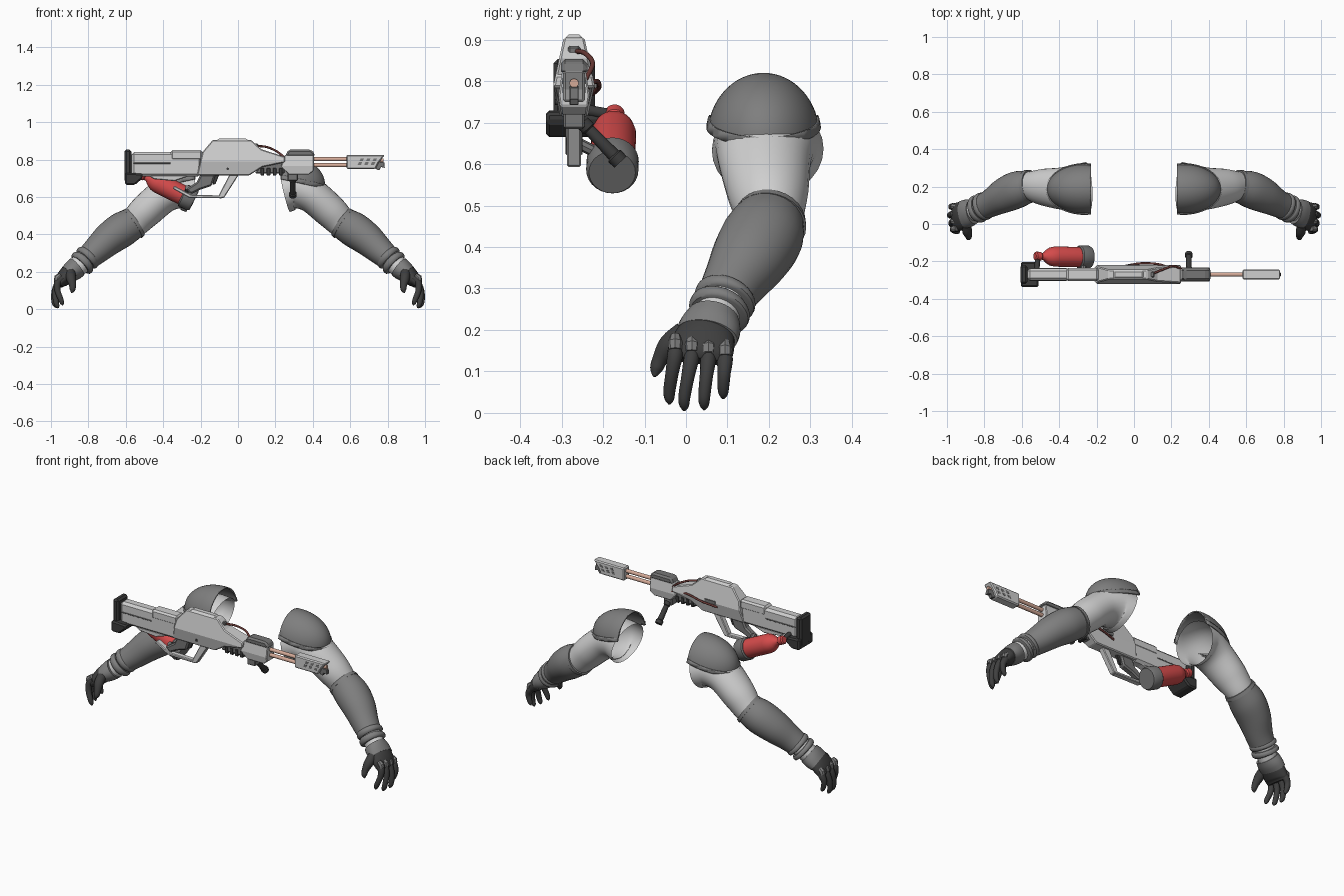
import bpy, bmesh, math
from mathutils import Vector, Matrix

if "Cube" in bpy.data.objects:
    bpy.data.objects.remove(bpy.data.objects["Cube"])


def material(name, r, g=None, b=None):
    m = bpy.data.materials.new(name)
    m.use_nodes = True
    col = (r, r if g is None else g, r if b is None else b, 1)
    m.diffuse_color = col
    m.node_tree.nodes["Principled BSDF"].inputs["Base Color"].default_value = col
    return m


SLEEVE = material("pale sleeve", 0.63)
ARMOUR = material("grey armour", 0.21)
GLOVE = material("dark glove", 0.05)
BODY = material("light metal", 0.62)
STEEL = material("mid grey metal", 0.18)
BLACK = material("black rubber", 0.045)
RED = material("red paint", 0.66, 0.07, 0.07)
COPPER = material("copper", 0.66, 0.4, 0.31)
CABLE = material("brown cable", 0.14, 0.04, 0.035)


def finish(bm, name, mat, smooth=True, mirror=False):
    """Turn a bmesh into an object, keeping sharp edges sharp."""
    bmesh.ops.recalc_face_normals(bm, faces=bm.faces)
    for f in bm.faces:
        f.smooth = smooth
    for e in bm.edges:
        e.smooth = not (len(e.link_faces) == 2 and e.calc_face_angle() > 0.7)
    me = bpy.data.meshes.new(name)
    bm.to_mesh(me)
    bm.free()
    me.materials.append(mat)
    ob = bpy.data.objects.new(name, me)
    bpy.context.collection.objects.link(ob)
    if mirror:
        ob.modifiers.new("Mirror", 'MIRROR').use_mirror_merge = False
    return ob


def spline(rows, steps):
    """Catmull-Rom through rows of any width."""
    out = []
    for i in range(len(rows) - 1):
        p0, p3 = rows[max(i - 1, 0)], rows[min(i + 2, len(rows) - 1)]
        for s in range(steps):
            t = s / steps
            out.append([b + 0.5 * t * (c - a + t * (2*a - 5*b + 4*c - d + t * (3*b - 3*c + d - a)))
                        for a, b, c, d in zip(p0, rows[i], rows[i + 1], p3)])
    return out + [list(rows[-1])]


def loft(name, rows, mat, n=28, steps=6, caps=True, mirror=False):
    """Skin elliptical sections: x, y, z, half width, half depth."""
    rows = spline([r if len(r) == 5 else (*r, r[3]) for r in rows], steps)
    pts = [Vector(r[:3]) for r in rows]
    bm, rings = bmesh.new(), []
    for i, r in enumerate(rows):
        t = (pts[min(i + 1, len(pts) - 1)] - pts[max(i - 1, 0)]).normalized()
        ref = Vector((0, 1, 0)) if abs(t.y) < 0.8 else Vector((1, 0, 0))
        side = (ref - t * ref.dot(t)).normalized()
        up = t.cross(side)
        rings.append([bm.verts.new(pts[i] + side * r[3] * math.cos(a) + up * r[4] * math.sin(a))
                      for a in (2 * math.pi * k / n for k in range(n))])
    for a, b in zip(rings, rings[1:]):
        for k in range(n):
            bm.faces.new((a[k], a[(k + 1) % n], b[(k + 1) % n], b[k]))
    if caps:
        bm.faces.new(rings[0])
        bm.faces.new(rings[-1])
    return finish(bm, name, mat, mirror=mirror)


def turned(name, start, end, stations, mat, n=28):
    """Turned part along an axis: stations of fraction, radius."""
    a, b = Vector(start), Vector(end)
    return loft(name, [(*a.lerp(b, f), r) for f, r in stations], mat, n, 1)


def plate(name, outline, width, mat, bevel=0.006, y=-0.27, waist=None, pinch=0):
    """Extrude a side outline (x, z) across y; pinch narrows it away from the waist height."""
    bm = bmesh.new()
    f = bm.faces.new([bm.verts.new((x, -width / 2, z)) for x, z in outline])
    ext = bmesh.ops.extrude_face_region(bm, geom=[f])
    bmesh.ops.translate(bm, vec=(0, width, 0),
                        verts=[v for v in ext["geom"] if isinstance(v, bmesh.types.BMVert)])
    if waist:
        bmesh.ops.bisect_plane(bm, geom=bm.verts[:] + bm.edges[:] + bm.faces[:],
                               plane_co=(0, 0, waist), plane_no=(0, 0, 1))
        reach = max(abs(z - waist) for _, z in outline)
        for v in bm.verts:
            v.co.y *= 1 - pinch * abs(v.co.z - waist) / reach
    bmesh.ops.translate(bm, vec=(0, y, 0), verts=bm.verts)
    ob = finish(bm, name, mat, smooth=False)
    if bevel:
        m = ob.modifiers.new("Bevel", 'BEVEL')
        m.width, m.segments = bevel, 1
    return ob


def box(name, x0, x1, z0, z1, width, mat, bevel=0.005, y=-0.27):
    return plate(name, [(x0, z0), (x1, z0), (x1, z1), (x0, z1)], width, mat, bevel, y)


# Arms, built on one side and mirrored
loft("upper_arm", [(.25, .197, .635, .135, .118), (.315, .193, .645, .124, .112),
                   (.395, .19, .608, .112, .094), (.49, .198, .527, .097, .09),
                   (.55, .203, .467, .079, .081), (.60, .195, .43, .075, .076)],
     SLEEVE, caps=False, mirror=True)
loft("forearm_guard", [(.553, .203, .463, .083, .084), (.62, .185, .425, .098, .094),
                       (.69, .155, .375, .094, .088), (.76, .115, .312, .076, .074),
                       (.81, .09, .268, .068, .064)], ARMOUR, mirror=True)
loft("forearm_hem", [(.549, .204, .467, .086, .087), (.565, .201, .456, .09, .09)],
     ARMOUR, steps=1, mirror=True)
loft("wrist_sleeve", [(.80, .095, .28, .058), (.88, .06, .205, .052)], SLEEVE, steps=1, mirror=True)
for i in range(2):
    d = i * 0.027
    loft(f"wrist_ring_{i + 1}", [(.795 + d, .1 - d / 2, .285 - d, .068, .064),
                                 (.801 + d, .097 - d / 2, .279 - d, .075, .071),
                                 (.811 + d, .092 - d / 2, .269 - d, .075, .071),
                                 (.816 + d, .09 - d / 2, .264 - d, .067, .063)],
         ARMOUR, steps=2, mirror=True)
loft("gauntlet", [(.86, .065, .225, .066, .058), (.885, .058, .205, .075, .056),
                  (.912, .05, .185, .076, .048)], ARMOUR, steps=3, mirror=True)
loft("palm", [(.87, .06, .22, .05, .045), (.912, .047, .185, .072, .046),
              (.945, .037, .148, .077, .036), (.956, .034, .125, .07, .02)], GLOVE, mirror=True)

# Fingers: knuckle y, knuckle z, tip x, tip y, tip z
fingers = {"index": (-.026, .155, .94, -.04, .032), "middle": (.014, .15, .965, -.004, .016),
           "ring": (.054, .146, .975, .044, .018), "little": (.094, .14, .965, .09, .045)}
for name, (ky, kz, tx, ty, tz) in fingers.items():
    my, mz = (ky + ty) / 2, kz * .55 + tz * .45
    loft(f"{name}_finger", [(.938, ky, kz + .015, .015), (.964, ky, kz - .012, .019),
                            ((tx + .99) / 2, my, mz, .016), (tx + .008, ty, tz + .022, .0145),
                            (tx, ty, tz, .011), (tx - .003, ty, tz - .011, .003)],
         GLOVE, 14, 4, mirror=True)
    loft(f"{name}_knuckle_plate", [(.949, ky, kz + .03, .013, .012), (.965, ky, kz + .014, .018, .018),
                                   (.97, ky, kz - .002, .016, .015)], ARMOUR, 8, 1, mirror=True)
loft("thumb", [(.895, -.005, .195, .026), (.892, -.04, .165, .026), (.885, -.062, .13, .019),
               (.885, -.072, .105, .015), (.89, -.076, .088, .004)], GLOVE, 16, 4, mirror=True)


# Shoulder pads: open domes with a raised rim
def dome(name, grow, low, high):
    bm = bmesh.new()
    bmesh.ops.create_uvsphere(bm, u_segments=48, v_segments=32, radius=1)
    bmesh.ops.transform(bm, verts=bm.verts, matrix=Matrix.Translation((.255, .187, .668))
                        @ Matrix.Diagonal((.21 * grow, .135 * grow, .152 * grow, 1)))
    tilt = Vector((.22, 0, 1))
    cuts = [((.23, 0, 0), (-1, 0, 0)), ((.46, 0, low), -tilt)]
    if high:
        cuts.append(((.46, 0, high), tilt))
    for co, no in cuts:
        bmesh.ops.bisect_plane(bm, geom=bm.verts[:] + bm.edges[:] + bm.faces[:],
                               plane_co=co, plane_no=no, clear_outer=True)
    ob = finish(bm, name, ARMOUR, mirror=True)
    m = ob.modifiers.new("Thickness", 'SOLIDIFY')
    m.thickness, m.offset = .008, -1


dome("shoulder_pad", 1.0, .65, None)
dome("shoulder_pad_rim", 1.035, .645, .668)

# Stock
plate("stock", [(-.57, .71), (-.2, .71), (-.19, .84), (-.57, .84)], .066, BODY, .014)
box("stock_rail", -.56, -.36, .776, .784, .069, STEEL, .002)
box("stock_cheek", -.36, -.19, .795, .85, .07, BODY, .01)
plate("stock_lower", [(-.48, .715), (-.45, .695), (-.34, .685), (-.25, .715)], .045, BODY, .004)
box("butt_plate", -.607, -.57, .68, .853, .1, BLACK, .01)
plate("butt_foot", [(-.605, .665), (-.55, .665), (-.51, .70), (-.51, .725), (-.605, .73)], .135, BLACK, .008)

# Receiver and grip
plate("receiver", [(-.22, .715), (.06, .715), (.13, .76), (.25, .785), (.25, .815),
                   (.125, .855), (.07, .905), (-.135, .905), (-.19, .84)], .1, BODY, .008,
      waist=.79, pinch=.5)
plate("receiver_spine", [(-.12, .87), (.06, .87), (.05, .912), (-.11, .912)], .042, BODY, .008)
box("ejection_port", -.04, .03, .785, .803, .006, STEEL, 0, -.219)
turned("receiver_bolt", (-.055, -.27, .75), (-.055, -.316, .75), [(0, .007), (1, .007)], BLACK, 12)
box("sight_block", .06, .11, .855, .885, .03, STEEL)
plate("grip", [(-.2, .72), (-.12, .72), (-.14, .66), (-.2, .64), (-.25, .615), (-.28, .64), (-.22, .68)],
      .042, STEEL, .008)
plate("trigger", [(-.13, .72), (-.1, .72), (-.12, .67), (-.135, .665)], .015, BLACK, .002)
plate("guard_strut", [(-.045, .72), (.005, .72), (-.075, .595), (-.105, .595), (-.1, .615)], .034, BODY, .004)
plate("guard_bar", [(-.085, .593), (-.085, .608), (-.25, .612), (-.34, .66), (-.35, .645), (-.26, .595)],
      .034, BODY, .004)

# Fore end, barrels and muzzle
plate("under_rail", [(.09, .725), (.25, .725), (.25, .79), (.12, .77)], .045, STEEL)
for i in range(4):
    box(f"rail_tooth_{i + 1}", .12 + i * .033, .14 + i * .033, .715, .755, .052, BLACK, .003)
plate("fore_end", [(.23, .765), (.27, .72), (.38, .72), (.405, .74), (.405, .825), (.25, .825)],
      .076, BODY, .004, waist=.765, pinch=.25)
plate("fore_end_cover", [(.25, .815), (.27, .853), (.39, .853), (.41, .835), (.41, .815)], .064, STEEL, .012)
for i, z in enumerate((.802, .77)):
    turned(f"barrel_{i + 1}", (.38, -.27, z), (.62, -.27, z), [(0, .011), (1, .011)], COPPER, 16)
turned("muzzle_bore", (.7, -.27, .795), (.778, -.27, .795), [(0, .011), (1, .011)], COPPER, 16)
plate("muzzle", [(.58, .75), (.735, .75), (.75, .78), (.785, .825), (.58, .825)], .054, BODY, .006)
plate("muzzle_prong", [(.735, .75), (.755, .742), (.765, .76), (.785, .755), (.782, .785), (.74, .79)],
      .022, STEEL, .002)
for i in range(3):
    for j in range(2):
        x, z = .64 + i * .035 + j * .01, .772 + j * .021
        plate(f"muzzle_vent_{i + 1}_{j + 1}", [(x, z), (x + .018, z), (x + .024, z + .014), (x + .006, z + .014)],
              .056, STEEL, 0)

# Side foregrip
turned("foregrip", (.293, -.25, .70), (.293, -.158, .605),
       [(0, .018), (.15, .018), (.18, .014), (.82, .016), (.85, .021), (1, .02)], BLACK, 12)
box("foregrip_mount", .265, .32, .685, .73, .05, STEEL)

# Gas bottle slung beside the stock
head, tail = (-.53, -.172, .725), (-.235, -.178, .58)
turned("gas_bottle", head, tail, [(0, .018), (.02, .024), (.1, .024), (.12, .018), (.16, .02), (.21, .036),
                                  (.28, .049), (.36, .054), (.85, .054)], RED)
turned("bottle_cap", head, tail, [(.79, .057), (.81, .063), (.96, .063), (1, .056)], STEEL)
turned("bottle_bracket", (-.27, -.26, .65), (-.27, -.18, .61), [(0, .014), (1, .014)], STEEL, 8)
turned("bottle_valve", (-.52, -.265, .735), (-.515, -.175, .718), [(0, .014), (1, .014)], BLACK, 10)

# Hoses
loft("upper_hose", [(.09, -.27, .872, .006), (.15, -.245, .868, .006), (.21, -.225, .842, .006),
                    (.26, -.245, .80, .006)], CABLE, 10, 8)
loft("side_hose", [(-.05, -.225, .77, .006), (.04, -.21, .785, .006), (.13, -.215, .80, .006),
                   (.2, -.235, .79, .006), (.27, -.24, .775, .006)], CABLE, 10, 8)
